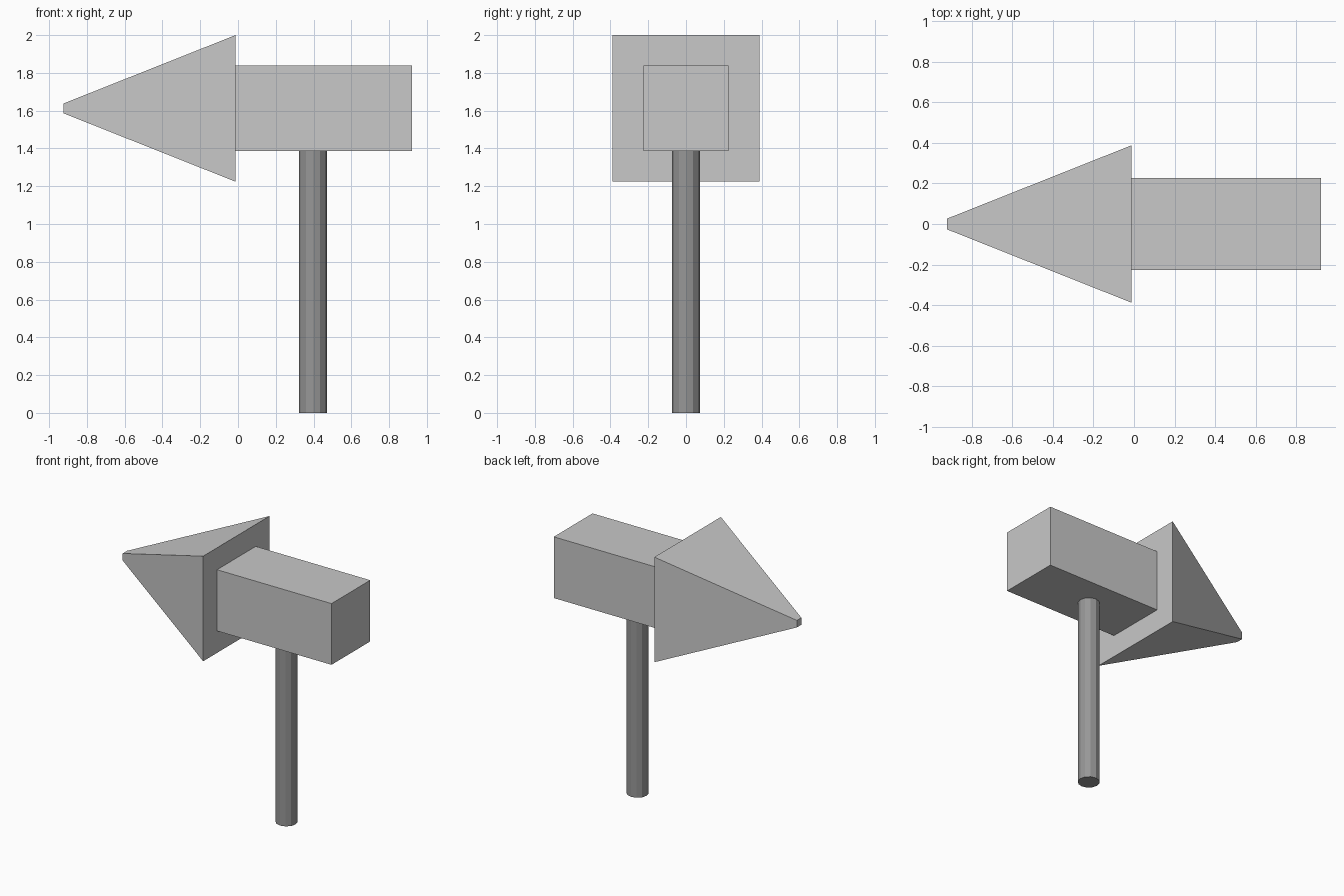
import bpy, bmesh, math
from mathutils import Matrix

if "Cube" in bpy.data.objects:
    bpy.data.objects.remove(bpy.data.objects["Cube"])

def material(name, value):
    m = bpy.data.materials.new(name)
    m.diffuse_color = (value, value, value, 1)
    m.use_nodes = True
    m.node_tree.nodes["Principled BSDF"].inputs["Base Color"].default_value = m.diffuse_color
    return m

light_grey = material("light grey", 0.58)
dark_grey = material("dark grey", 0.31)

def prism(name, sides, r1, r2, depth, matrix, mat):
    """Straight or tapered prism along local z, flat shaded."""
    bm = bmesh.new()
    bmesh.ops.create_cone(bm, cap_ends=True, segments=sides,
                          radius1=r1, radius2=r2, depth=depth)
    if sides == 4:  # turn the square section so its sides face the axes
        bmesh.ops.rotate(bm, verts=bm.verts, matrix=Matrix.Rotation(math.pi / 4, 3, 'Z'))
    bm.transform(matrix)
    bmesh.ops.recalc_face_normals(bm, faces=bm.faces)
    mesh = bpy.data.meshes.new(name)
    bm.to_mesh(mesh)
    bm.free()
    mesh.materials.append(mat)
    ob = bpy.data.objects.new(name, mesh)
    bpy.context.collection.objects.link(ob)
    return ob

AXIS_Z = 1.612                                # height of the arrow's centre line
BASE_X, TIP_X, END_X = -0.013, -0.924, 0.922  # head base, head tip, shaft end
POST_TOP = 1.386
diag = math.sqrt(2)
point_left = Matrix.Rotation(-math.pi / 2, 4, 'Y')   # local z -> -x

# Arrow head: square pyramid with a blunt tip
prism("arrow_head", 4, 0.388 * diag, 0.026 * diag, BASE_X - TIP_X,
      Matrix.Translation(((BASE_X + TIP_X) / 2, 0, AXIS_Z)) @ point_left, light_grey)

# Arrow shaft: square bar
prism("arrow_shaft", 4, 0.226 * diag, 0.226 * diag, END_X - BASE_X,
      Matrix.Translation(((BASE_X + END_X) / 2, 0, AXIS_Z)) @ point_left, light_grey)

# Post under the shaft
prism("post", 12, 0.074, 0.074, POST_TOP,
      Matrix.Translation((0.396, 0, POST_TOP / 2)), dark_grey)
